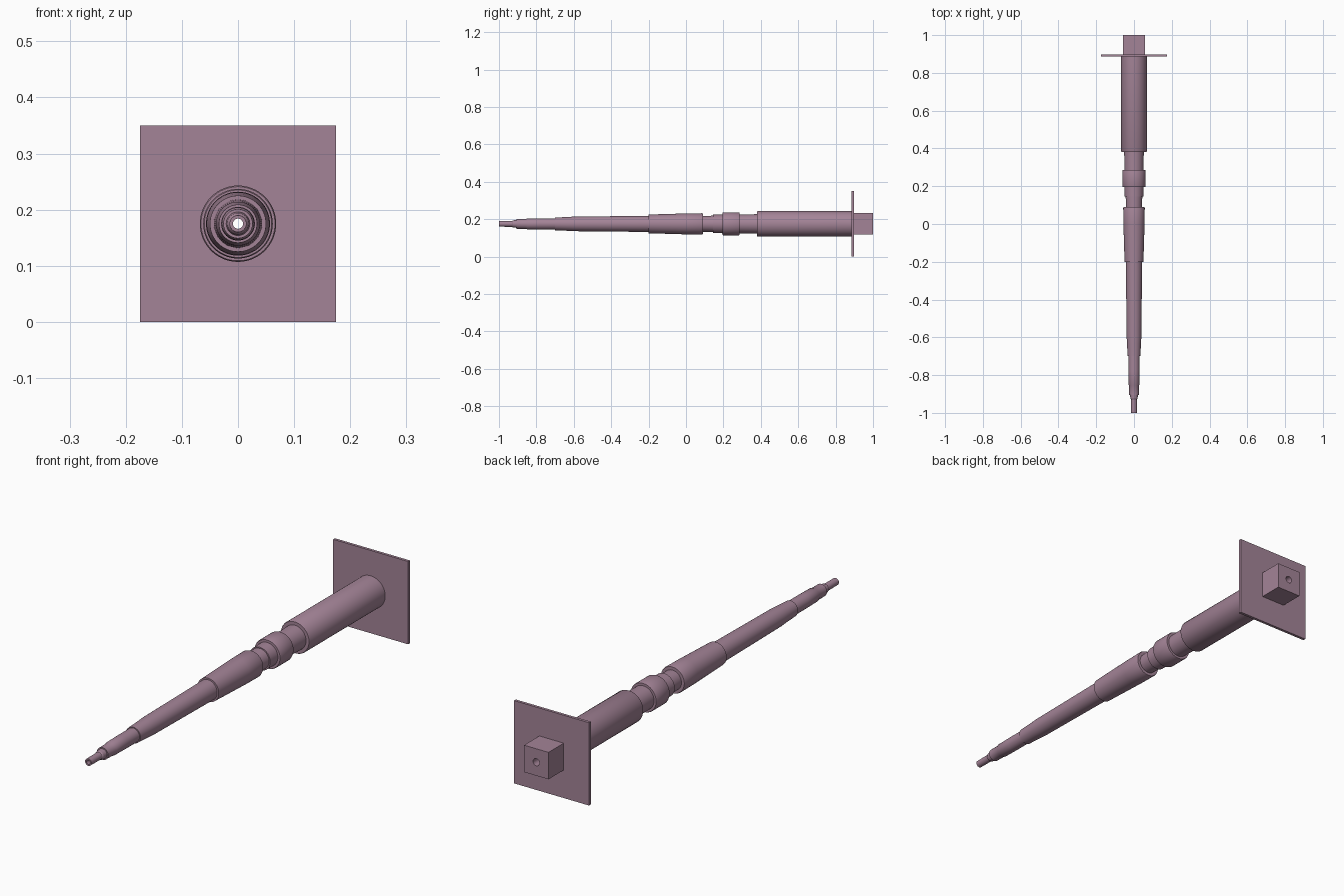
import bpy, bmesh
from math import pi, sin, cos

if "Cube" in bpy.data.objects:
    bpy.data.objects.remove(bpy.data.objects["Cube"])

CZ = 0.175     # height of the shaft axis
BORE = 0.009   # through hole along the shaft
SEG = 64


def lathe(name, loop):
    """Revolve a closed (y, radius) loop around the shaft axis."""
    bm = bmesh.new()
    rings = []
    for y, r in loop:
        rings.append([bm.verts.new((r * cos(2 * pi * i / SEG), y,
                                    CZ + r * sin(2 * pi * i / SEG)))
                      for i in range(SEG)])
    for a, b in zip(rings, rings[1:] + rings[:1]):
        for i in range(SEG):
            j = (i + 1) % SEG
            bm.faces.new((a[i], a[j], b[j], b[i]))
    bmesh.ops.recalc_face_normals(bm, faces=bm.faces)
    mesh = bpy.data.meshes.new(name)
    bm.to_mesh(mesh)
    bm.free()
    ob = bpy.data.objects.new(name, mesh)
    bpy.context.collection.objects.link(ob)
    return ob


def paint(ob):
    ob.data.materials.append(mauve)
    bpy.ops.object.select_all(action='DESELECT')
    ob.select_set(True)
    bpy.context.view_layer.objects.active = ob
    bpy.ops.object.shade_smooth_by_angle(angle=0.5)


def drilled_box(name, half, y0, y1, cutter):
    """Square block centred on the axis, drilled by the cutter."""
    bpy.ops.mesh.primitive_cube_add(size=1, location=(0, (y0 + y1) / 2, CZ))
    ob = bpy.context.object
    ob.name = name
    ob.scale = (2 * half, y1 - y0, 2 * half)
    bpy.ops.object.transform_apply(location=False, rotation=False, scale=True)
    mod = ob.modifiers.new("bore", 'BOOLEAN')
    mod.operation = 'DIFFERENCE'
    mod.solver = 'EXACT'
    mod.object = cutter
    bpy.ops.object.modifier_apply(modifier=mod.name)
    paint(ob)


mauve = bpy.data.materials.new("mauve")
mauve.diffuse_color = (0.37, 0.23, 0.31, 1)
mauve.use_nodes = True
mauve.node_tree.nodes["Principled BSDF"].inputs["Base Color"].default_value = mauve.diffuse_color

# Stepped, tapering shaft: nozzle tip at the front, thick sleeve at the back
outer = [
    (-1.0, 0.015), (-0.93, 0.0155), (-0.925, 0.019), (-0.905, 0.021),
    (-0.905, 0.026), (-0.855, 0.0265), (-0.85, 0.029), (-0.78, 0.030),
    (-0.70, 0.030), (-0.70, 0.034), (-0.63, 0.037), (-0.60, 0.039),
    (-0.20, 0.043), (-0.20, 0.050), (0.0, 0.056), (0.085, 0.057),
    (0.09, 0.055), (0.09, 0.042), (0.145, 0.044), (0.145, 0.049),
    (0.195, 0.050), (0.195, 0.060), (0.20, 0.062), (0.28, 0.062),
    (0.285, 0.060), (0.285, 0.050), (0.38, 0.052), (0.38, 0.066),
    (0.384, 0.068), (0.886, 0.068)]
paint(lathe("stepped_shaft", outer + [(0.886, BORE), (-1.0, BORE)]))

# Hidden drill for the mounting parts
bpy.ops.mesh.primitive_cylinder_add(vertices=32, radius=0.015, depth=0.4,
                                    location=(0, 0.95, CZ), rotation=(pi / 2, 0, 0))
drill = bpy.context.object
drill.name = "drill_cutter"
drill.hide_render = True

# Square mounting plate and square block behind it
drilled_box("mounting_plate", 0.175, 0.886, 0.898, drill)
drilled_box("rear_block", 0.057, 0.898, 1.0, drill)
bpy.data.objects.remove(drill)
